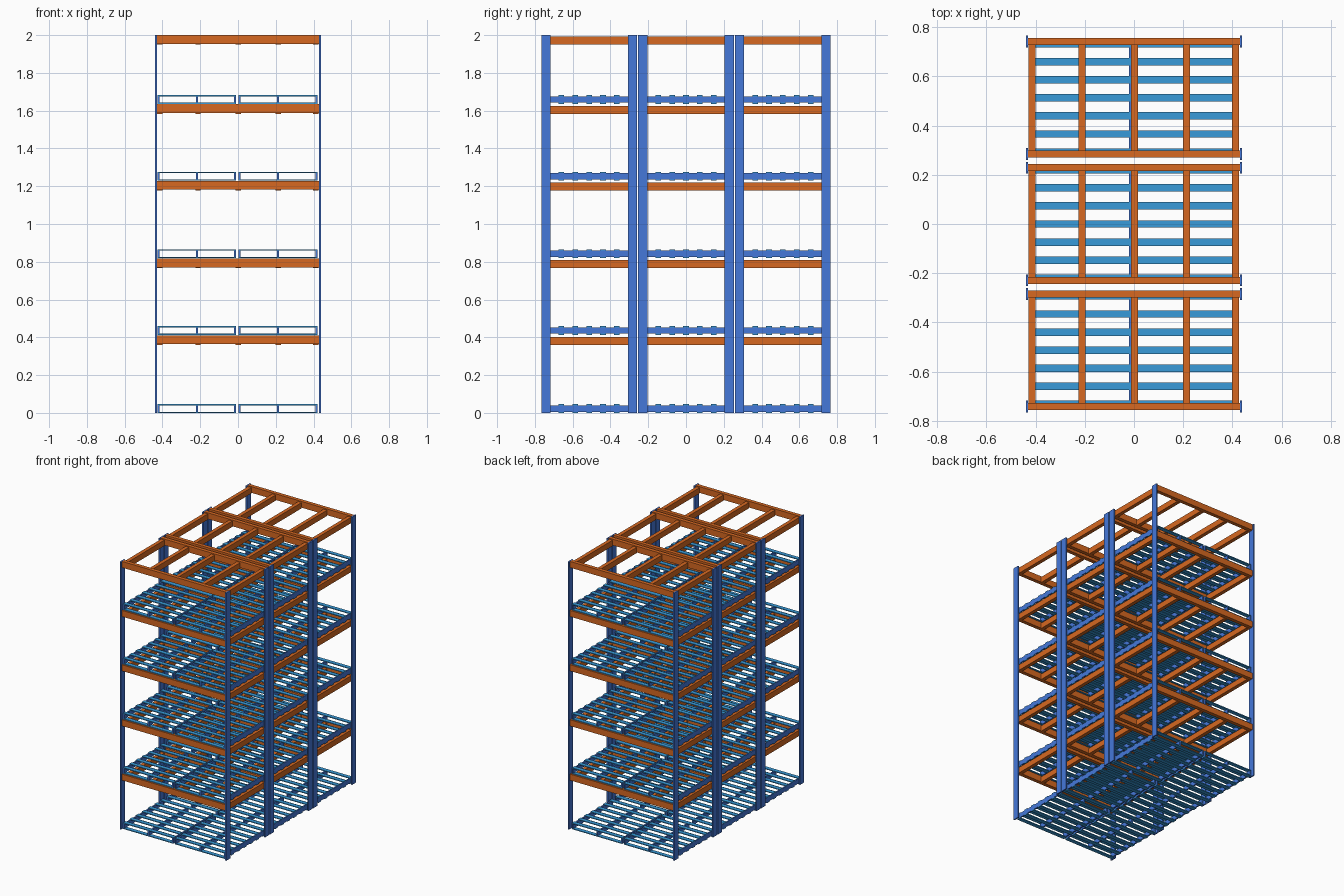
import bpy, bmesh
from mathutils import Matrix, Vector

if "Cube" in bpy.data.objects:
    bpy.data.objects.remove(bpy.data.objects["Cube"])


def material(name, color):
    m = bpy.data.materials.new(name)
    m.diffuse_color = (*color, 1)
    m.use_nodes = True
    m.node_tree.nodes["Principled BSDF"].inputs["Base Color"].default_value = m.diffuse_color
    return m


ORANGE = material("orange_steel", (0.68, 0.14, 0.015))
BLUE = material("blue_steel", (0.06, 0.19, 0.70))
SKY = material("light_blue_slat", (0.04, 0.33, 0.70))


def boxes(name, mat, spans):
    """One object from boxes given as (x0, x1, y0, y1, z0, z1)."""
    bm = bmesh.new()
    for x0, x1, y0, y1, z0, z1 in spans:
        mid = Vector((x0 + x1, y0 + y1, z0 + z1)) / 2
        size = Matrix.Diagonal((x1 - x0, y1 - y0, z1 - z0, 1))
        bmesh.ops.create_cube(bm, size=1, matrix=Matrix.Translation(mid) @ size)
    me = bpy.data.meshes.new(name)
    bm.to_mesh(me)
    bm.free()
    me.materials.append(mat)
    ob = bpy.data.objects.new(name, me)
    bpy.context.collection.objects.link(ob)
    return ob


BAYS = (-0.513, 0.0, 0.513)
BEAM_TOPS = (0.411, 0.817, 1.228, 1.634, 2.0)
DECKS = (0.0, 0.413, 0.819, 1.230, 1.636)
JOIST_X = (-0.414, -0.212, 0.002, 0.213, 0.412)
PALLETS = ((-0.425, -0.01), (0.003, 0.42))

for b, cy in enumerate(BAYS, 1):
    # thin upright plates at the four corners of the bay
    boxes(f"uprights_bay_{b}", BLUE,
          [(sx * 0.435 - 0.005, sx * 0.435 + 0.005,
            cy + sy * 0.229 - 0.024, cy + sy * 0.229 + 0.024, 0, 2)
           for sx in (-1, 1) for sy in (-1, 1)])

    for n, top in enumerate(BEAM_TOPS, 1):
        # long beams across the front and back
        boxes(f"long_beams_bay_{b}_level_{n}", ORANGE,
              [(-0.43, 0.43, cy + s * 0.229 - 0.014, cy + s * 0.229 + 0.014,
                top - 0.046, top) for s in (-1, 1)])
        # joists running front to back, set slightly lower
        boxes(f"joists_bay_{b}_level_{n}", ORANGE,
              [(x - 0.014, x + 0.014, cy - 0.216, cy + 0.216,
                top - 0.051, top - 0.008) for x in JOIST_X])

    for n, z in enumerate(DECKS):
        for p, (x0, x1) in enumerate(PALLETS, 1):
            xm = (x0 + x1) / 2
            # three stringers per pallet
            boxes(f"pallet_stringers_bay_{b}_level_{n}_{p}", BLUE,
                  [(x - 0.005, x + 0.005, cy - 0.235, cy + 0.235, z + 0.006, z + 0.040)
                   for x in (x0 + 0.005, xm, x1 - 0.005)])
            # top and bottom slats
            boxes(f"pallet_slats_bay_{b}_level_{n}_{p}", SKY,
                  [(x0, x1, cy + i * 0.0735 - 0.015, cy + i * 0.0735 + 0.015, z + h, z + h + 0.006)
                   for i in range(-3, 4) for h in (0, 0.040)])
